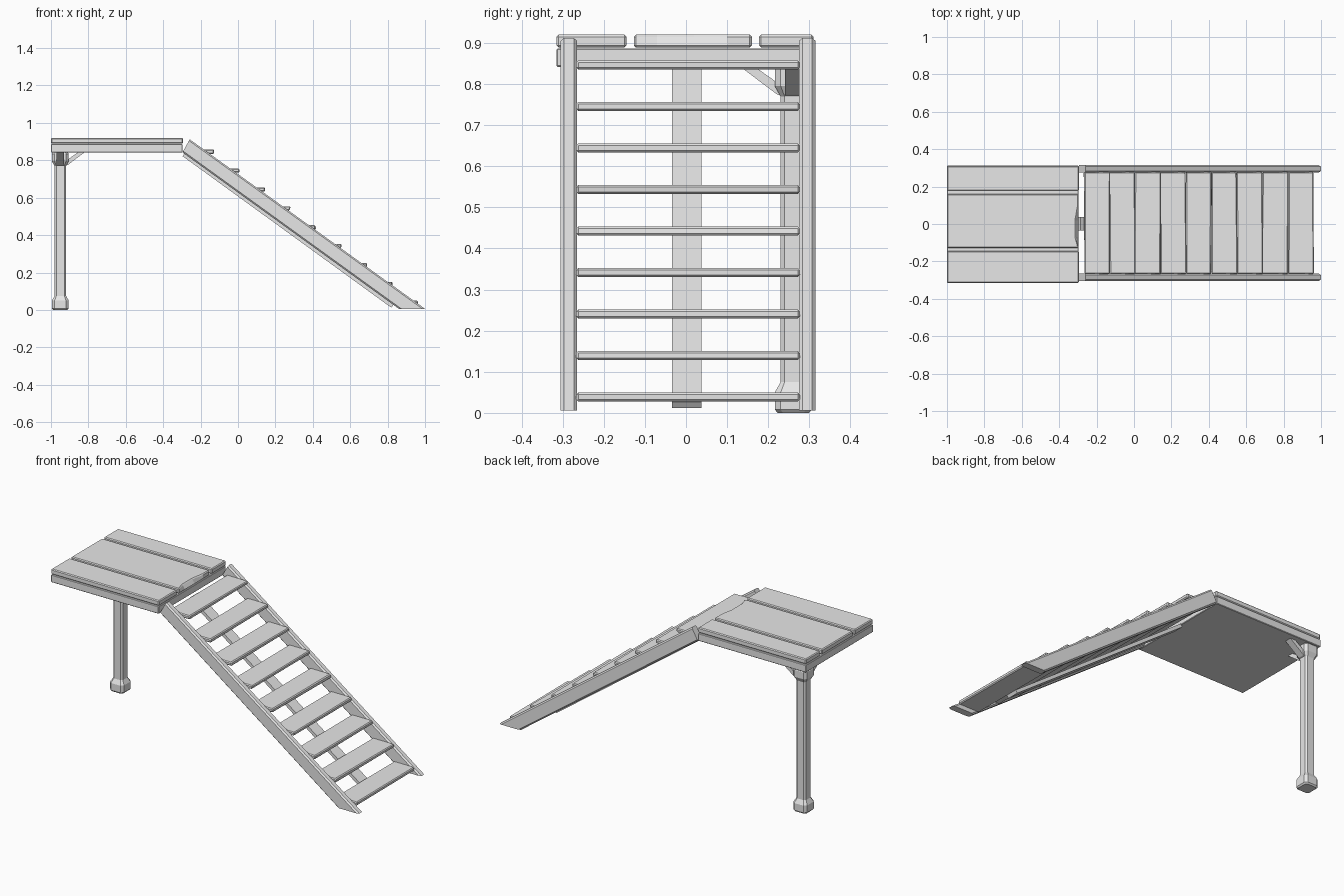
import bpy, bmesh, random
from mathutils import Vector

random.seed(4)
if "Cube" in bpy.data.objects:
    bpy.data.objects.remove(bpy.data.objects["Cube"])

wood = bpy.data.materials.new("plain grey wood")
wood.use_nodes = True
GREY = (0.8, 0.8, 0.8, 1)
wood.diffuse_color = GREY
wood.node_tree.nodes["Principled BSDF"].inputs["Base Color"].default_value = GREY


def finish(name, bm):
    bmesh.ops.recalc_face_normals(bm, faces=bm.faces)
    mesh = bpy.data.meshes.new(name)
    bm.to_mesh(mesh)
    bm.free()
    mesh.materials.append(wood)
    obj = bpy.data.objects.new(name, mesh)
    bpy.context.collection.objects.link(obj)
    return obj


def prism(name, profile, y0, y1, bevel=0, min_len=0, jitter=0):
    """Extrude an xz profile along y, then chamfer its longer edges."""
    bm = bmesh.new()
    face = bm.faces.new([bm.verts.new((x, y0, z)) for x, z in profile])
    ext = bmesh.ops.extrude_face_region(bm, geom=[face])["geom"]
    moved = [v for v in ext if isinstance(v, bmesh.types.BMVert)]
    bmesh.ops.translate(bm, verts=moved, vec=(0, y1 - y0, 0))
    for v in bm.verts:
        v.co.x += random.uniform(-jitter, jitter)
    bmesh.ops.recalc_face_normals(bm, faces=bm.faces)
    if bevel:
        edges = [e for e in bm.edges if e.calc_length() > min_len]
        bmesh.ops.bevel(bm, geom=edges, offset=bevel, segments=1,
                        affect='EDGES', clamp_overlap=True)
    return finish(name, bm)


def box(name, x, y, z, bevel=0, jitter=0):
    rect = [(x[0], z[0]), (x[1], z[0]), (x[1], z[1]), (x[0], z[1])]
    return prism(name, rect, y[0], y[1], bevel, 0, jitter)


# Platform: solid frame with three planks on top
box("platform_frame", (-1, -0.297), (-0.315, 0.312), (0.842, 0.887), 0.003)
for side, y in (("right", (-0.315, -0.145)), ("left", (0.178, 0.31))):
    box(side + "_plank", (-1, -0.295), y, (0.889, 0.92), 0.005)

# Middle plank has a worn, slightly hollow end
plank = box("middle_plank", (-1, -0.297), (-0.127, 0.16), (0.889, 0.92), 0.005)
bm = bmesh.new()
bm.from_mesh(plank.data)
for y in (-0.07, 0.02, 0.1):
    bmesh.ops.bisect_plane(bm, geom=bm.verts[:] + bm.edges[:] + bm.faces[:],
                           plane_co=(0, y, 0), plane_no=(0, 1, 0))
for v in bm.verts:
    if v.co.x > -0.4 and v.co.z > 0.91 and abs(v.co.y) < 0.08:
        v.co.x -= 0.014
bm.to_mesh(plank.data)
bm.free()

# Support post: lofted rings of a chamfered square
PX, PY = -0.95, 0.261
rings = [(0, 0.038), (0.008, 0.045), (0.05, 0.045), (0.075, 0.031),
         (0.77, 0.031), (0.795, 0.045), (0.835, 0.045), (0.843, 0.04)]
bm = bmesh.new()
loops = []
for z, r in rings:
    c = r * 0.68
    octagon = [(r, -c), (r, c), (c, r), (-c, r), (-r, c), (-r, -c), (-c, -r), (c, -r)]
    loops.append([bm.verts.new((PX + x, PY + y, z)) for x, y in octagon])
for low, high in zip(loops, loops[1:]):
    for i in range(8):
        j = (i + 1) % 8
        bm.faces.new((low[i], low[j], high[j], high[i]))
bm.faces.new(loops[0])
bm.faces.new(loops[-1])
finish("support_post", bm)

# Two diagonal braces from the post to the platform
brace = [(0.02, 0.768), (0.04, 0.775), (0.13, 0.843), (0.095, 0.843), (0.02, 0.79)]
prism("brace_along", [(PX + d, z) for d, z in brace], PY - 0.02, PY + 0.02)
across = prism("brace_across", brace, -0.02, 0.02)
across.rotation_euler.z = -1.5708
across.location = Vector((PX, PY, 0))

# Stair stringers, chamfered along their length
stringer = [(-0.297, 0.842), (0.86, 0.006), (1.0, 0.006), (-0.258, 0.912)]
for side, y in (("right", -0.285), ("left", 0.295)):
    prism(side + "_stringer", stringer, y - 0.02, y + 0.02, 0.008, 0.5)

# Thin centre board under the treads
board = [(-0.296, 0.822), (0.82, 0.012), (0.831, 0.027), (-0.285, 0.838)]
prism("centre_board", board, -0.034, 0.038)

# Nine treads
for i in range(9):
    x, z = -0.13 + 0.1363 * i, 0.846 - 0.1009 * i
    box(f"tread_{i + 1}", (x - 0.137, x), (-0.267, 0.277),
        (z - 0.011, z + 0.011), 0.005, 0.003)
